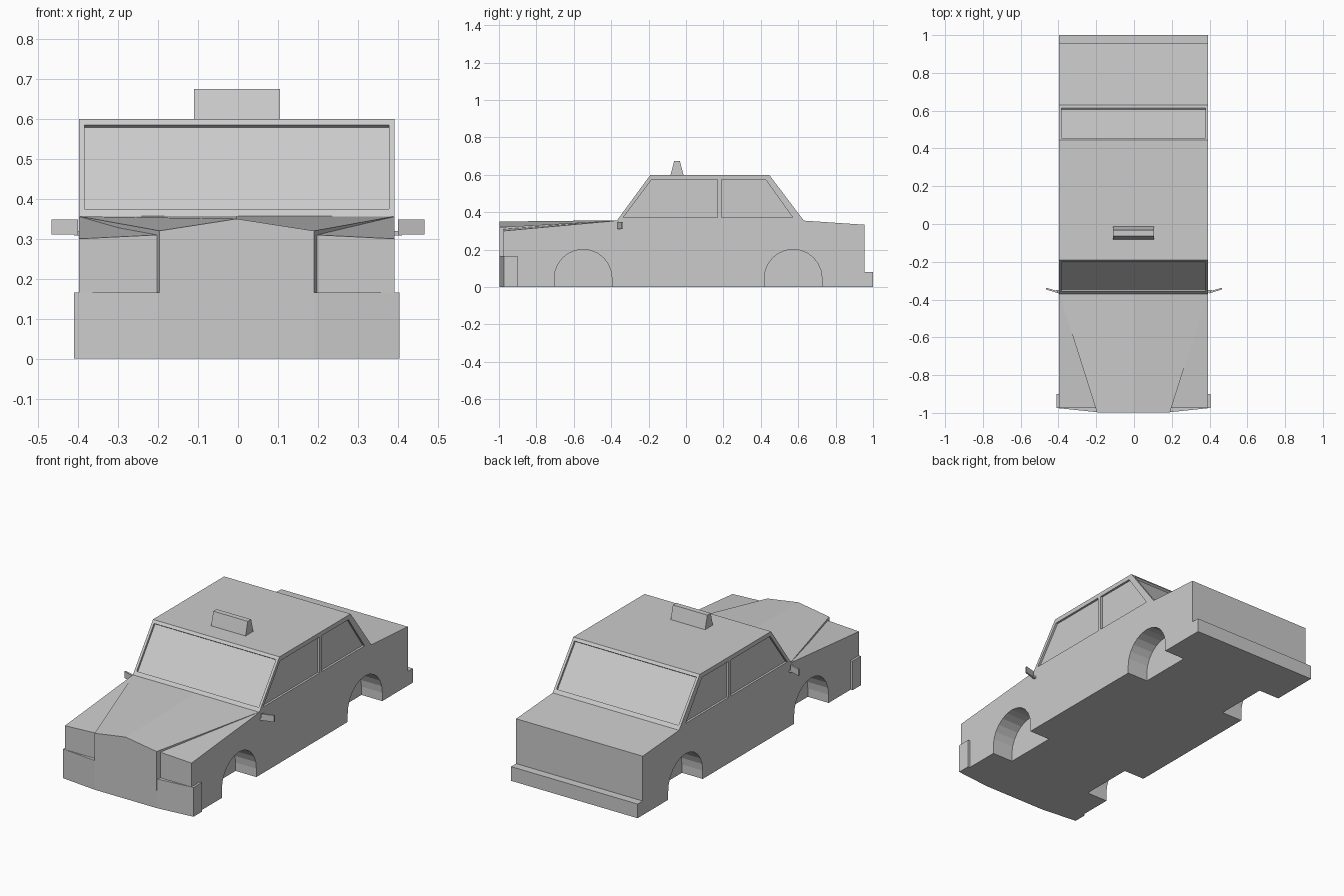
import bpy, bmesh, math
from mathutils import Vector

if "Cube" in bpy.data.objects:
    bpy.data.objects.remove(bpy.data.objects["Cube"])

C, W = -0.003, 0.395          # body centre line and half width


def loft(name, rings):
    """Closed solid through matching rings of points."""
    bm = bmesh.new()
    vs = [[bm.verts.new(p) for p in r] for r in rings]
    n = len(vs[0])
    for a, b in zip(vs, vs[1:]):
        for i in range(n):
            j = (i + 1) % n
            bm.faces.new((a[i], a[j], b[j], b[i]))
    bm.faces.new(vs[0][::-1])
    bm.faces.new(vs[-1])
    bmesh.ops.recalc_face_normals(bm, faces=bm.faces)
    me = bpy.data.meshes.new(name)
    bm.to_mesh(me)
    bm.free()
    ob = bpy.data.objects.new(name, me)
    bpy.context.collection.objects.link(ob)
    return ob


def prism(name, pts, vec):
    pts = [Vector(p) for p in pts]
    return loft(name, [pts, [p + Vector(vec) for p in pts]])


def cut(target, cutter):
    bpy.context.view_layer.objects.active = target
    m = target.modifiers.new("cut", 'BOOLEAN')
    m.operation, m.solver, m.object = 'DIFFERENCE', 'EXACT', cutter
    bpy.ops.object.modifier_apply(modifier=m.name)
    bpy.data.objects.remove(cutter)


# Body shell: side profile with rear bumper step, hood slightly higher inboard
def profile(x, nose):
    yz = [(-.975, 0), (-.975, nose), (-.37, .355), (-.19, .6), (.445, .6),
          (.63, .355), (.955, .333), (.955, .08), (1, .08), (1, 0)]
    return [(x, y, z) for y, z in yz]


body = loft("body", [profile(C + x, h) for x, h in
                     ((-W, .30), (-.193, .31), (.193, .31), (W, .30))])

# Wheel arches
for s in (-1, 1):
    for y0 in (-.55, .573):
        r, zc = .154, .047
        arc = [(y0 + r * math.cos(math.pi * i / 12), zc + r * math.sin(math.pi * i / 12))
               for i in range(13)]
        yz = [(y0 + r, -.1)] + arc + [(y0 - r, -.1)]
        cut(body, prism("arch_cutter", [(C + s * (W - .13), y, z) for y, z in yz], (s * .2, 0, 0)))

# Windscreen and rear window recesses
for low, high, s in (((-.37, .355), (-.19, .6), 1), ((.63, .355), (.445, .6), -1)):
    a, b = Vector((0, *low)), Vector((0, *high))
    d = (b - a).normalized()
    n = Vector((0, d.z * s, -d.y * s))
    p, q = a.lerp(b, .08) - n * .03, a.lerp(b, .94) - n * .03
    x = Vector((.381, 0, 0))
    c = Vector((C, 0, 0))
    cut(body, prism("glass_cutter", [c + p - x, c + p + x, c + q + x, c + q - x], n * .042))

# Side window recesses
for s in (-1, 1):
    for yz in ([(-.335, .372), (.168, .372), (.168, .575), (-.183, .575)],
               [(.19, .372), (.57, .372), (.425, .575), (.19, .575)]):
        cut(body, prism("window_cutter", [(C + s * (W - .012), y, z) for y, z in yz], (s * .05, 0, 0)))

# Raised hood with grille front
loft("hood_and_grille", [
    [(C + x, -.998, z) for x, z in ((-.193, .1), (.193, .1), (.193, .32), (0, .35), (-.193, .32))],
    [(C + x, -.37, z) for x, z in ((-.39, .3), (.39, .3), (.392, .356), (0, .357), (-.392, .356))]])

# Front bumper wrapping the corners
prism("front_bumper", [(C + x, y, 0) for x, y in
                       ((-.407, -.9), (-.407, -.974), (-.195, -.996),
                        (.195, -.996), (.407, -.974), (.407, -.9))], (0, 0, .165))

# Roof sign
prism("roof_sign", [(-.11, y, z) for y, z in
                    ((-.083, .598), (-.013, .598), (-.033, .675), (-.063, .675))], (.215, 0, 0))

# Door mirrors and stalks
for s, side in ((-1, "left"), (1, "right")):
    prism(side + "_mirror", [(s * x, y, .311) for x, y in
                             ((.4, -.367), (.467, -.346), (.467, -.337), (.403, -.355))], (0, 0, .037))
    prism(side + "_mirror_stalk", [(s * x, y, .308) for x, y in
                                   ((.385, -.362), (.41, -.362), (.41, -.35), (.385, -.35))], (0, 0, .012))
